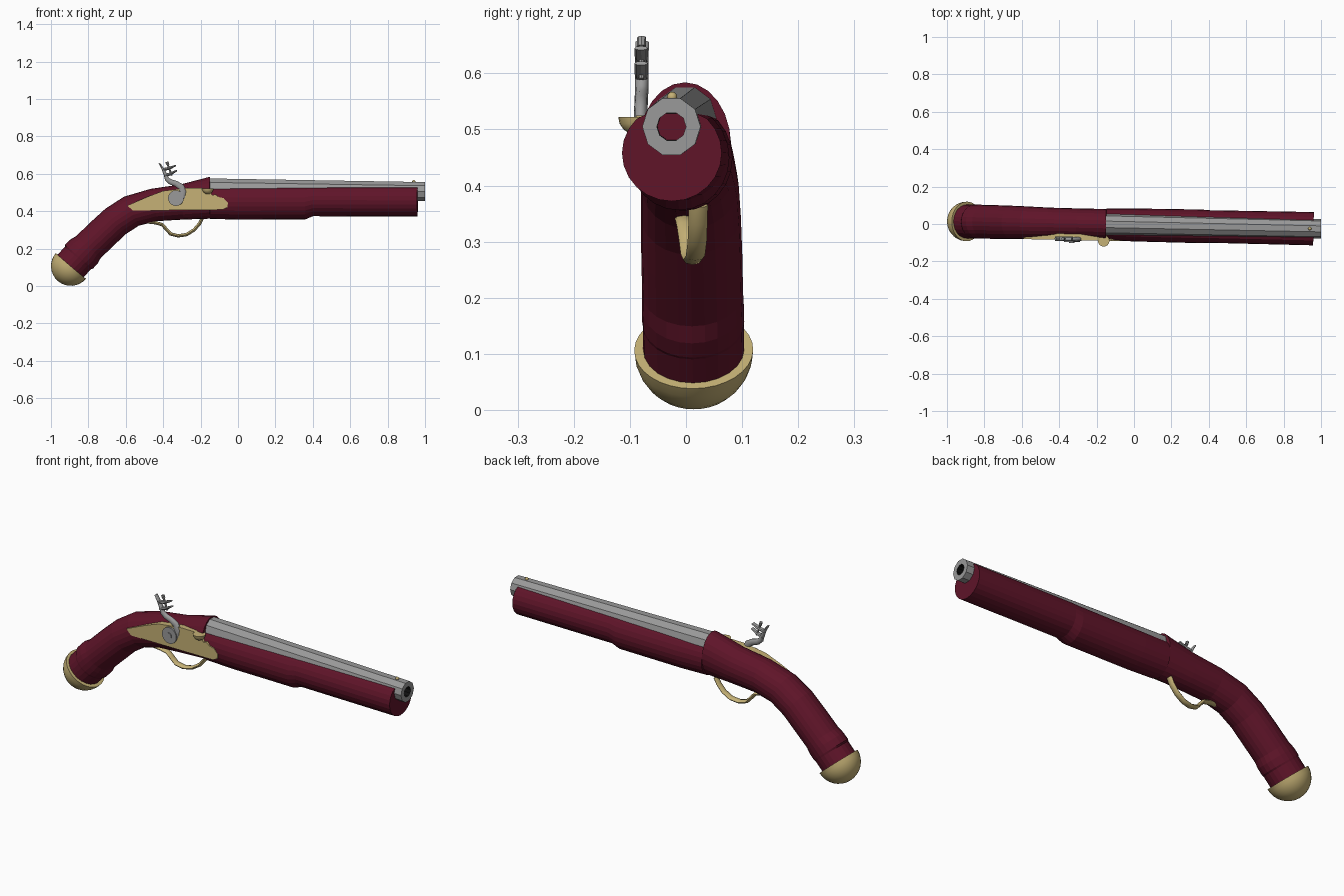
import bpy, bmesh
from math import radians, sin, cos, pi, atan2
from mathutils import Matrix, Vector

if "Cube" in bpy.data.objects:
    bpy.data.objects.remove(bpy.data.objects["Cube"])

# The whole pistol is turned slightly about z
FRAME = Matrix.Translation((0, -0.005, 0)) @ Matrix.Rotation(-0.021, 4, 'Z')


def mat(name, col):
    m = bpy.data.materials.new(name)
    m.diffuse_color = (*col, 1)
    m.use_nodes = True
    m.node_tree.nodes["Principled BSDF"].inputs["Base Color"].default_value = m.diffuse_color
    return m


RED = mat("red_wood", (0.115, 0.007, 0.022))
BRASS = mat("brass", (0.56, 0.44, 0.18))
STEEL = mat("steel", (0.32, 0.32, 0.32))
DARK = mat("bore_black", (0.005, 0.005, 0.005))


def finish(name, bm, *mats, smooth=None):
    bmesh.ops.recalc_face_normals(bm, faces=bm.faces)
    me = bpy.data.meshes.new(name)
    bm.to_mesh(me)
    bm.free()
    ob = bpy.data.objects.new(name, me)
    bpy.context.collection.objects.link(ob)
    for m in mats:
        me.materials.append(m)
    ob.matrix_world = FRAME
    if smooth:
        bpy.ops.object.select_all(action='DESELECT')
        ob.select_set(True)
        bpy.context.view_layer.objects.active = ob
        bpy.ops.object.shade_smooth_by_angle(angle=radians(smooth))
    return ob


def loft(sections, n, bore_from=None, clamp=None):
    """Skin elliptical sections (x, y, z, in-plane radius, side radius, pitch degrees)."""
    bm = bmesh.new()
    rings = []
    for x, y, z, rv, rh, a in sections:
        a = radians(a)
        ring = []
        for i in range(n):
            t = 2 * pi * i / n
            v, h = rv * sin(t), rh * cos(t)
            p = Vector((x - v * sin(a), y + h, z + v * cos(a)))
            if clamp and x > clamp[0]:
                p.z = min(p.z, clamp[1])
            ring.append(bm.verts.new(p))
        rings.append(ring)
    for k in range(len(rings) - 1):
        r, s = rings[k], rings[k + 1]
        for i in range(n):
            j = (i + 1) % n
            f = bm.faces.new((r[i], r[j], s[j], s[i]))
            f.material_index = int(bore_from is not None and k >= bore_from)
    bm.faces.new(rings[0])
    end = bm.faces.new(rings[-1])
    end.material_index = int(bore_from is not None)
    return bm


def strip(path, n=8):
    """Bar along points (x, y, z, in-plane radius, side radius)."""
    out = []
    for i, p in enumerate(path):
        a, b = path[max(i - 1, 0)], path[min(i + 1, len(path) - 1)]
        out.append((*p, math_deg(atan2(b[2] - a[2], b[0] - a[0]))))
    return loft(out, n)


def math_deg(a):
    return a * 180 / pi


def half_ball(center, r, axis, seg=24):
    """Closed half sphere bulging along axis."""
    bm = bmesh.new()
    bmesh.ops.create_uvsphere(bm, u_segments=seg, v_segments=seg // 2, radius=r)
    cut = bmesh.ops.bisect_plane(bm, geom=bm.verts[:] + bm.edges[:] + bm.faces[:], dist=1e-5,
                                 plane_co=(0, 0, 0), plane_no=(0, 0, 1), clear_outer=True)
    bmesh.ops.holes_fill(bm, edges=[e for e in bm.edges if e.is_boundary])
    rot = Vector((0, 0, -1)).rotation_difference(Vector(axis)).to_matrix().to_4x4()
    bm.transform(Matrix.Translation(center) @ rot)
    return bm


def prism(outline, y0, y1):
    """Flat plate with an x-z outline."""
    bm = bmesh.new()
    f = bm.faces.new([bm.verts.new((x, y0, z)) for x, z in outline])
    g = bmesh.ops.extrude_face_region(bm, geom=[f])
    bmesh.ops.translate(bm, vec=(0, y1 - y0, 0),
                        verts=[v for v in g['geom'] if isinstance(v, bmesh.types.BMVert)])
    return bm


def disc(x, z, r, y0, y1, n=20):
    return prism([(x + r * cos(2 * pi * i / n), z + r * sin(2 * pi * i / n)) for i in range(n)], y0, y1)


# Stock: fore-end, stepped waist, raised breech and curved grip
stock = [(0.96, .458, .086, .089, 0), (0.40, .459, .086, .087, 0), (0.36, .450, .094, .090, 0),
         (0.0, .449, .094, .088, 0), (-.148, .451, .092, .084, 0), (-.15, .472, .112, .082, 0),
         (-.30, .449, .094, .082, 6), (-.45, .433, .088, .083, 12), (-.57, .400, .087, .087, 27),
         (-.655, .345, .087, .089, 38), (-.725, .280, .088, .090, 46), (-.80, .208, .088, .090, 48),
         (-.825, .183, .098, .091, 49), (-.85, .157, .098, .091, 49.5), (-.855, .150, .092, .090, 49.5),
         (-.895, .108, .092, .090, 49.5)]
finish("stock", loft([(x, 0, z, a, b, c) for x, z, a, b, c in stock], 24, clamp=(-.149, .528)), RED)

# Butt cap
finish("butt_cap", half_ball((-.894, 0, .107), .106, (-.65, 0, -.76), 32), BRASS, smooth=35)

# Ten-sided tapered barrel with bore
finish("barrel", loft([(-.16, 0, .52, .058, .056, 0), (1.0, 0, .505, .053, .052, 0),
                       (1.0, 0, .505, .026, .026, 0), (.85, 0, .507, .026, .026, 0)], 10, bore_from=2),
       STEEL, DARK)

# Front sight bead
bm = bmesh.new()
bmesh.ops.create_uvsphere(bm, u_segments=12, v_segments=8, radius=.009,
                          matrix=Matrix.Translation((.94, 0, .558)))
finish("front_sight", bm, BRASS, smooth=60)

# Lock plate on the front side
plate = [(-.59, .43), (-.56, .403), (-.08, .408), (-.055, .42), (-.052, .445), (-.075, .47), (-.10, .475),
         (-.12, .49), (-.135, .485), (-.15, .505), (-.19, .525), (-.27, .525), (-.40, .508), (-.48, .478)]
finish("lock_plate", prism(plate, -.088, -.055), BRASS)

# Powder pan
finish("pan", half_ball((-.16, -.088, .522), .031, (0, 0, -1), 16), BRASS, smooth=35)

# Trigger guard, slightly skewed
guard = [(-.19, .023, .365), (-.205, .022, .335), (-.235, .02, .30), (-.275, .016, .275), (-.32, .010, .268),
         (-.36, .005, .278), (-.385, .001, .305), (-.405, -.003, .328), (-.44, -.006, .338), (-.50, -.010, .345)]
finish("trigger_guard", strip([(*p, .009, .017) for p in guard]), BRASS, smooth=50)

# Cock: pivot disc, S-shaped neck, jaws and clamp screw
Y = -.082
finish("cock_disc", disc(-.33, .47, .042, -.098, -.07), STEEL)
finish("cock_pivot", disc(-.33, .47, .015, -.103, -.09, 12), STEEL)
neck = [(-.32, .455, .022), (-.298, .48, .022), (-.292, .505, .02), (-.302, .53, .018), (-.33, .547, .016),
        (-.36, .557, .015), (-.378, .572, .013), (-.386, .595, .010), (-.40, .625, .007), (-.419, .656, .004)]
finish("cock_neck", strip([(x, Y, z, r, .012) for x, z, r in neck], 10), STEEL, smooth=50)
for name, a, b in (("lower_jaw", (-.392, .590), (-.325, .618)), ("upper_jaw", (-.402, .622), (-.33, .645))):
    m = ((a[0] + b[0]) / 2, (a[1] + b[1]) / 2 - .004)
    finish(name, strip([(p[0], Y, p[1], r, .012) for p, r in ((a, .008), (m, .008), (b, .004))]), STEEL)
finish("jaw_screw", strip([(-.352, Y, .590, .005, .005), (-.375, Y, .652, .005, .005)]), STEEL)
finish("screw_head", strip([(-.373, Y, .648, .008, .008), (-.379, Y, .664, .008, .008)]), STEEL)
